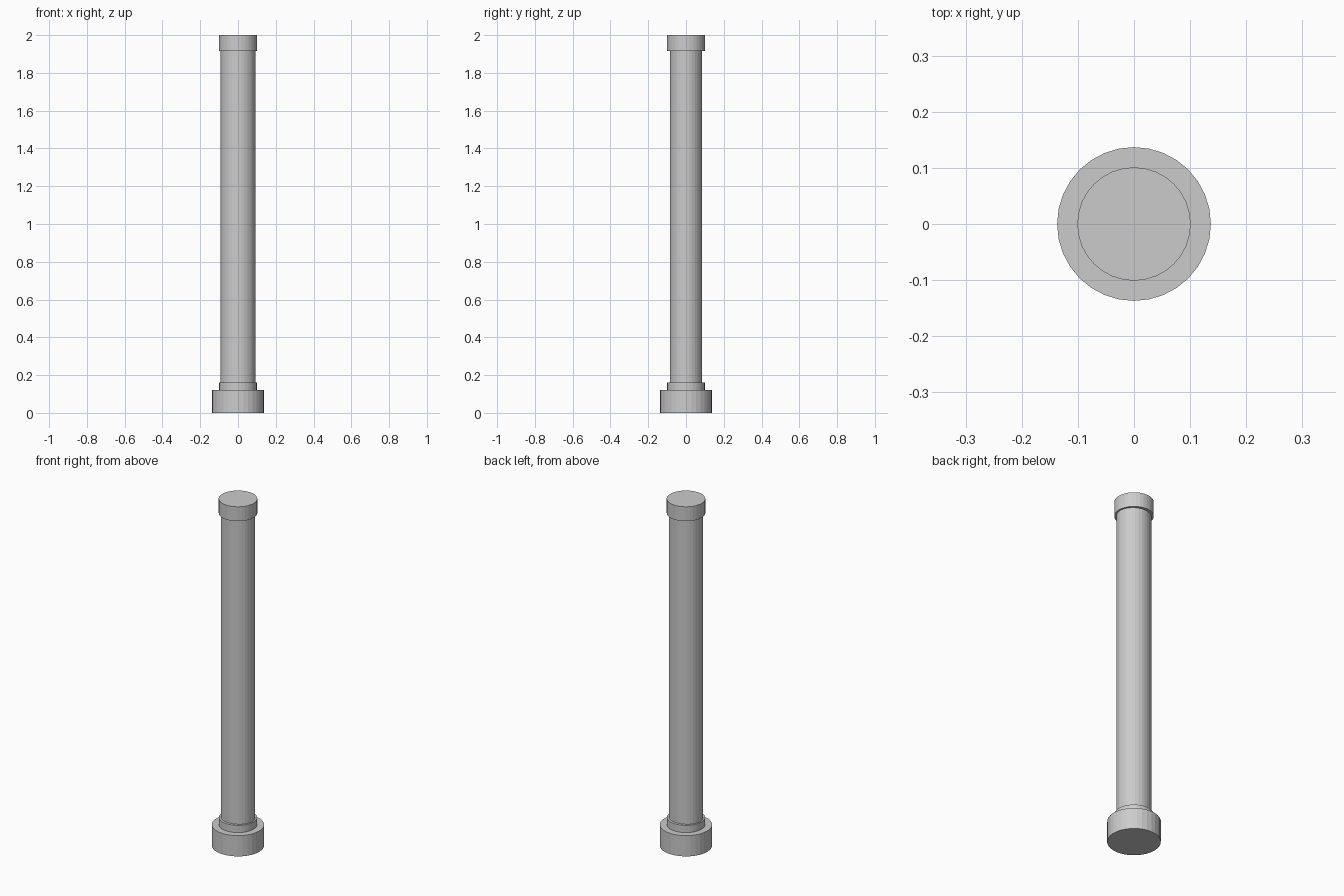
import bpy

if "Cube" in bpy.data.objects:
    bpy.data.objects.remove(bpy.data.objects["Cube"])

SIDES = 32


def drum(name, rx, ry, z0, z1):
    """Upright capped cylinder from z0 to z1 with separate x and y radii."""
    bpy.ops.mesh.primitive_cylinder_add(vertices=SIDES, radius=1, depth=1,
                                        location=(0, 0, (z0 + z1) / 2))
    ob = bpy.context.object
    ob.name = name
    ob.scale = (rx, ry, z1 - z0)
    bpy.ops.object.transform_apply(location=False, rotation=False, scale=True)
    return ob


# Plinth at the foot
drum("base", 0.137, 0.137, 0.0, 0.12)
# Thin ring above the plinth
drum("lower_collar", 0.1, 0.1, 0.12, 0.162)
# Slightly oval shaft
drum("shaft", 0.092, 0.085, 0.162, 1.917)
# Cap at the top
drum("top_cap", 0.101, 0.101, 1.917, 2.0)
